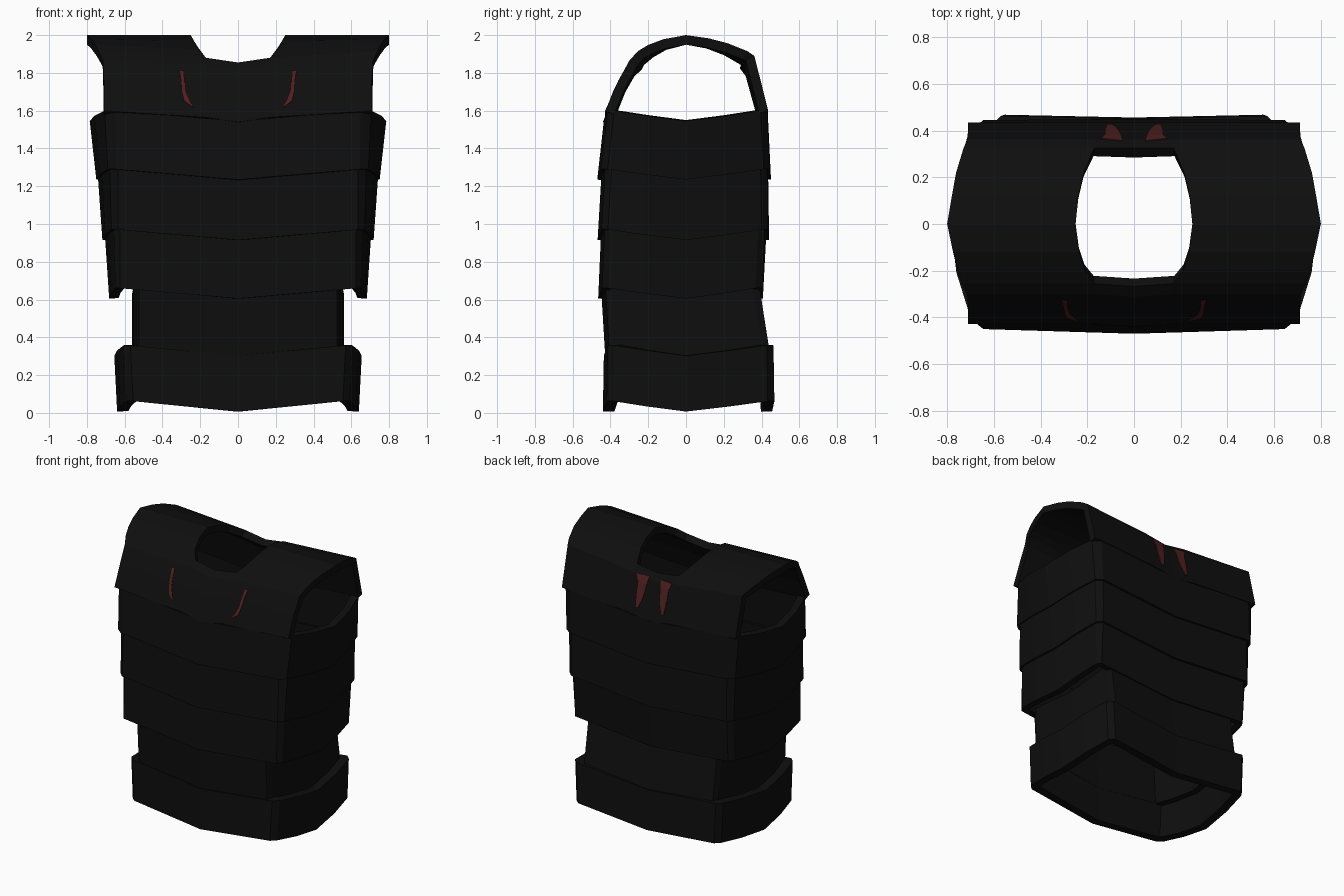
import bpy, bmesh
from mathutils import Vector
from mathutils.bvhtree import BVHTree

if "Cube" in bpy.data.objects:
    bpy.data.objects.remove(bpy.data.objects["Cube"])


def material(name, rgb):
    m = bpy.data.materials.new(name)
    m.diffuse_color = (*rgb, 1)
    m.use_nodes = True
    m.node_tree.nodes["Principled BSDF"].inputs["Base Color"].default_value = m.diffuse_color
    return m


BLACK = material("matte black", (0.0045, 0.0045, 0.0045))
RED = material("dark red", (0.075, 0.014, 0.013))


def mesh_object(name, verts, faces, mat):
    me = bpy.data.meshes.new(name)
    me.from_pydata(verts, [], faces)
    me.materials.append(mat)
    ob = bpy.data.objects.new(name, me)
    bpy.context.collection.objects.link(ob)
    return ob


def thicken(ob, t):
    s = ob.modifiers.new("thickness", "SOLIDIFY")
    s.thickness, s.offset = t, -1
    s.use_even_offset = True


def outline(z, corner, side, front, back, back_bow, drop=0.055):
    """Closed plan outline; edges dip in a V at the middle of every side."""
    bev = corner + (side - corner) * 0.42
    qtr = corner + (side - corner) * 0.82
    half = [(0, front - 0.02, z - drop), (corner, front, z), (bev, front + 0.035, z),
            (qtr, front * 0.5, z - drop * 0.5), (side, 0, z - drop),
            (qtr, back * 0.5, z - drop * 0.5), (bev, back - 0.035, z),
            (corner, back, z), (0, back + back_bow, z - drop)]
    return half + [(-x, y, h) for x, y, h in half[-2:0:-1]]


def band(name, bottom, top, back_bow=0.005, t=0.05):
    lo, hi = outline(*bottom, back_bow), outline(*top, back_bow)
    n = len(lo)
    faces = [(i, (i + 1) % n, n + (i + 1) % n, n + i) for i in range(n)]
    thicken(mesh_object(name, lo + hi, faces, BLACK), t)


# Torso bands: (z at corners, corner x, side x, front y, back y), bottom then top
band("chest_band", (1.29, .645, .750, -.450, .445), (1.60, .65, .785, -.415, .43))
band("rib_band", (.970, .635, .718, -.448, .435), (1.31, .635, .742, -.428, .43))
band("belly_band", (.660, .625, .682, -.445, .402), (1.00, .625, .705, -.430, .42))
band("waist_band", (.310, .525, .560, -.405, .445), (.69, .525, .560, -.428, .385))
band("hip_belt", (.062, .555, .640, -.420, .468), (.358, .57, .655, -.415, .463), -0.012, 0.06)

# Shoulder yoke: rows run from front hem over the shoulder to the back hem
# (y, z at outer edge, outer x, neck x, z at neck)
front = [(-.428, 1.60, .71, .17, 1.565), (-.36, 1.755, .71, .17, 1.735),
         (-.30, 1.865, .715, .17, 1.84)]
arch = [(-.255, 1.915, .738, .17, 1.88), (-.20, 1.948, .755, .21, 1.925),
        (-.12, 1.978, .775, .235, 1.97), (0, 2.0, .80, .25, 2.0),
        (.12, 1.983, .780, .238, 1.978), (.22, 1.957, .762, .215, 1.94),
        (.325, 1.915, .730, .17, 1.88)]
back = [(.362, 1.89, .713, .17, 1.83), (.435, 1.60, .71, .17, 1.565)]
rows = front + arch + back
verts, faces = [], []
for y, z, xo, xn, zn in rows:
    verts += [(0, y - 0.012 if y < 0 else y, zn - 0.025), (xn, y, zn), (xo, y, z)]
for i in range(len(rows) - 1):
    in_neck = len(front) <= i < len(front) + len(arch) - 1
    for c in range(1 if in_neck else 0, 2):
        a = 3 * i + c
        faces.append((a, a + 1, a + 4, a + 3))
yoke = mesh_object("shoulder_yoke", verts, faces, BLACK)
surface = BVHTree.FromPolygons([Vector(v) for v in verts], faces)
bm = bmesh.new()
bm.from_mesh(yoke.data)
bmesh.ops.delete(bm, geom=[v for v in bm.verts if not v.link_faces], context="VERTS")
bm.to_mesh(yoke.data)
bm.free()
mir = yoke.modifiers.new("mirror", "MIRROR")
mir.merge_threshold = 0.002
thicken(yoke, 0.05)


# Painted marks: thin strips laid on the yoke, given as (z, inner x, outer x)
def mark(name, strip, facing):
    pts = []
    for z, x0, x1 in strip:
        for x in (x0, x1):
            hit = surface.ray_cast(Vector((x, 2 * facing, z)), Vector((0, -facing, 0)))[0]
            pts.append((x, hit.y + 0.005 * facing, z))
    quads = [(2 * i, 2 * i + 1, 2 * i + 3, 2 * i + 2) for i in range(len(strip) - 1)]
    if facing < 0:
        quads = [q[::-1] for q in quads]
    ob = mesh_object(name, pts, quads, RED)
    ob.modifiers.new("mirror", "MIRROR")
    thicken(ob, 0.004)


mark("front_stroke", [(1.62, .235, .245), (1.65, .255, .285), (1.70, .275, .298),
                      (1.76, .284, .302), (1.81, .286, .31)], -1)
mark("back_stroke", [(1.61, .095, .115), (1.66, .075, .12), (1.72, .062, .125),
                     (1.78, .055, .125), (1.83, .048, .143)], 1)
